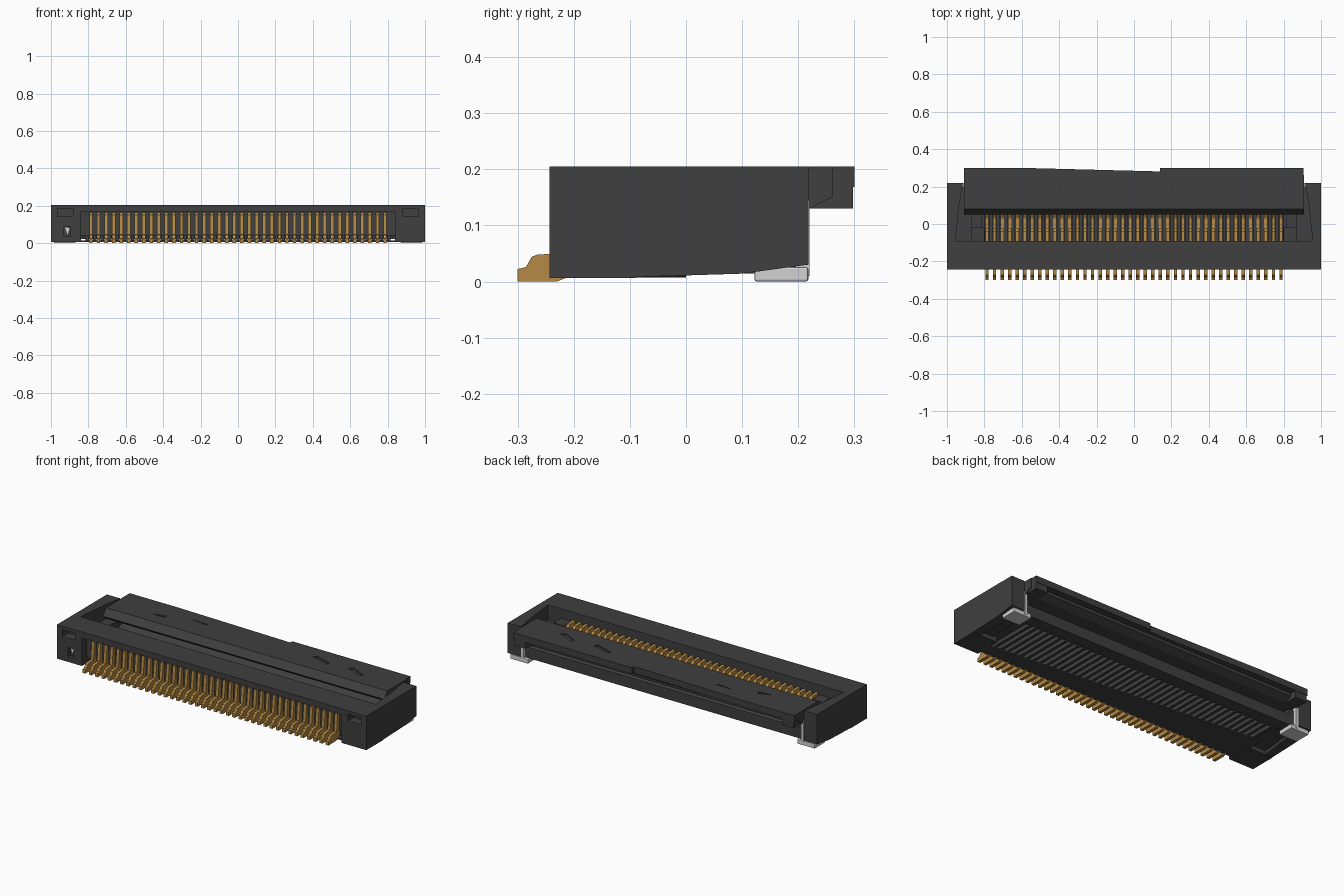
import bpy
import bmesh

if "Cube" in bpy.data.objects:
    bpy.data.objects.remove(bpy.data.objects["Cube"])


def material(name, colour):
    m = bpy.data.materials.new(name)
    m.use_nodes = True
    m.diffuse_color = (*colour, 1)
    m.node_tree.nodes["Principled BSDF"].inputs["Base Color"].default_value = (*colour, 1)
    return m


BLACK = material("black plastic", (0.05, 0.05, 0.05))
GOLD = material("gold contact", (0.46, 0.255, 0.06))
TIN = material("tin plate", (0.65, 0.65, 0.65))


def prism(name, points, axis, lo, hi, mat=BLACK):
    """Extrude a 2D outline along an axis, from lo to hi."""
    place = {"x": lambda p, t: (t, p[0], p[1]),
             "y": lambda p, t: (p[0], t, p[1]),
             "z": lambda p, t: (p[0], p[1], t)}[axis]
    bm = bmesh.new()
    a, b = [[bm.verts.new(place(p, t)) for p in points] for t in (lo, hi)]
    bm.faces.new(a)
    bm.faces.new(b)
    for i in range(len(points)):
        bm.faces.new((a[i - 1], a[i], b[i], b[i - 1]))
    bmesh.ops.recalc_face_normals(bm, faces=bm.faces)
    mesh = bpy.data.meshes.new(name)
    bm.to_mesh(mesh)
    bm.free()
    mesh.materials.append(mat)
    ob = bpy.data.objects.new(name, mesh)
    bpy.context.collection.objects.link(ob)
    return ob


def box(name, x, y, z, mat=BLACK):
    return prism(name, [(x[0], y[0]), (x[1], y[0]), (x[1], y[1]), (x[0], y[1])], "z", *z, mat)


def side_box(name, s, x, y, z, mat=BLACK):
    return box(name, sorted((s * x[0], s * x[1])), y, z, mat)


def repeat(ob, count, pitch):
    mod = ob.modifiers.new("row", "ARRAY")
    mod.count = count
    mod.use_relative_offset = False
    mod.use_constant_offset = True
    mod.constant_offset_displace = (pitch, 0, 0)


def carve(ob, cutter):
    mod = ob.modifiers.new("pocket", "BOOLEAN")
    mod.operation = "DIFFERENCE"
    mod.solver = "EXACT"
    mod.object = cutter
    bpy.context.view_layer.objects.active = ob
    bpy.ops.object.modifier_apply(modifier=mod.name)
    bpy.data.objects.remove(cutter)


TOP, FRONT, BACK = 0.205, -0.243, 0.218
COUNT, FIRST = 40, -0.786
PITCH = -2 * FIRST / (COUNT - 1)

# Housing: top beam, comb wall, floor and rear rail
box("front_beam", (-0.85, 0.85), (FRONT, -0.09), (0.17, TOP))
box("comb_wall", (-0.85, 0.85), (-0.2, -0.09), (0.04, 0.172))
prism("bottom_plate", [(-0.85, -0.22), (0.85, -0.22), (0.85, -0.15), (-0.85, 0.0)], "z", 0.007, 0.014)
box("floor_plate", (-0.92, 0.92), (-0.18, 0.14), (0.035, 0.045))
rail = [(0.13, 0.022), (0.2, 0.025), (0.2, 0.088), (0.185, 0.095), (0.13, 0.075)]
prism("rear_rail", rail, "x", -0.91, 0.91)

# Ribs between the contacts, above and below the floor
rib_x = FIRST - PITCH / 2
ribs = box("floor_ribs", (rib_x - 0.009, rib_x + 0.009), (-0.19, 0.135), (0.014, 0.07))
repeat(ribs, COUNT + 1, PITCH)

# Housing ends, with sloping undersides
for s, side in ((1, "left"), (-1, "right")):
    block = side_box(side + "_front_block", s, (0.84, 1), (FRONT, -0.09), (0.006, TOP))
    carve(block, side_box("cutter", s, (0.88, 0.965), (-0.3, -0.19), (0.145, 0.185)))
    if s < 0:
        carve(block, box("cutter", (-0.93, -0.895), (-0.3, -0.22), (0.035, 0.09)))
        prism("peg", [(-0.925, 0.085), (-0.9, 0.08), (-0.912, 0.045)], "y", -0.228, -0.22, TIN)
    outline = [(s, -0.09), (s, 0.1), (s, BACK), (s * 0.915, BACK), (s * 0.935, 0.1), (s * 0.955, -0.09)]
    arm = prism(side + "_arm", outline, "z", 0.008, TOP)
    for v in arm.data.vertices:
        if v.co.z < 0.1 and v.co.y > 0:
            v.co.z = 0.03 if v.co.y > 0.15 else 0.014
    side_box(side + "_corner_step", s, (0.8, 0.87), (-0.09, -0.02), (0.04, 0.15))
    side_box(side + "_shoulder", s, (0.87, 0.955), (-0.09, 0.2), (0.03, 0.12))

    # Solder tab: foot and upright strip
    foot = side_box(side + "_solder_foot", s, (0.87, 0.985), (0.122, BACK), (0, 0.026), TIN)
    bevel = foot.modifiers.new("soft edge", "BEVEL")
    bevel.width = 0.004
    bevel.segments = 2
    side_box(side + "_solder_strip", s, (0.898, 0.914), (0.195, 0.22), (0.01, 0.145), TIN)

# Contacts: stepped foot, upright post, upper and lower spring arms
profile = [(-0.3, 0), (-0.3, 0.022), (-0.285, 0.026), (-0.275, 0.044), (-0.265, 0.048),
           (-0.225, 0.05), (-0.215, 0.15), (-0.2, 0.163), (-0.04, 0.158), (-0.022, 0.14),
           (-0.04, 0.12), (-0.15, 0.12), (-0.15, 0.075), (0.03, 0.075), (0.05, 0.088),
           (0.075, 0.078), (0.06, 0.05), (-0.18, 0.045), (-0.2, 0.012), (-0.23, 0)]
contacts = prism("contacts", profile, "x", FIRST - 0.009, FIRST + 0.009, GOLD)
repeat(contacts, COUNT, PITCH)

# Flip lid: wedge section with a chamfered front and a sloping rear underside
lid_section = [(0.052, 0.165), (0.08, TOP), (0.262, TOP), (0.262, 0.151), (0.22, 0.13), (0.1, 0.13)]
lid = prism("flip_lid", lid_section, "x", -0.91, 0.91)
lip = [(-0.91, 0.26), (0.905, 0.26), (0.905, 0.3), (0.14, 0.3), (0.14, 0.281), (-0.6, 0.3), (-0.91, 0.3)]
prism("lid_lip", lip, "z", 0.168, TOP)
for s, side in ((1, "left"), (-1, "right")):
    side_box(side + "_lid_cheek", s, (0.83, 0.905), (0.18, 0.298), (0.13, 0.17))

# Shallow sink marks on the lid
marks = [[(-0.67, 0.155), (-0.585, 0.16), (-0.59, 0.18)],
         [(-0.46, 0.22), (-0.35, 0.207), (-0.35, 0.217)],
         [(0.34, 0.205), (0.36, 0.222), (0.46, 0.19), (0.45, 0.17)],
         [(0.58, 0.195), (0.6, 0.213), (0.7, 0.165), (0.67, 0.152)]]
for points in marks:
    carve(lid, prism("cutter", points, "z", TOP - 0.008, TOP + 0.02))
